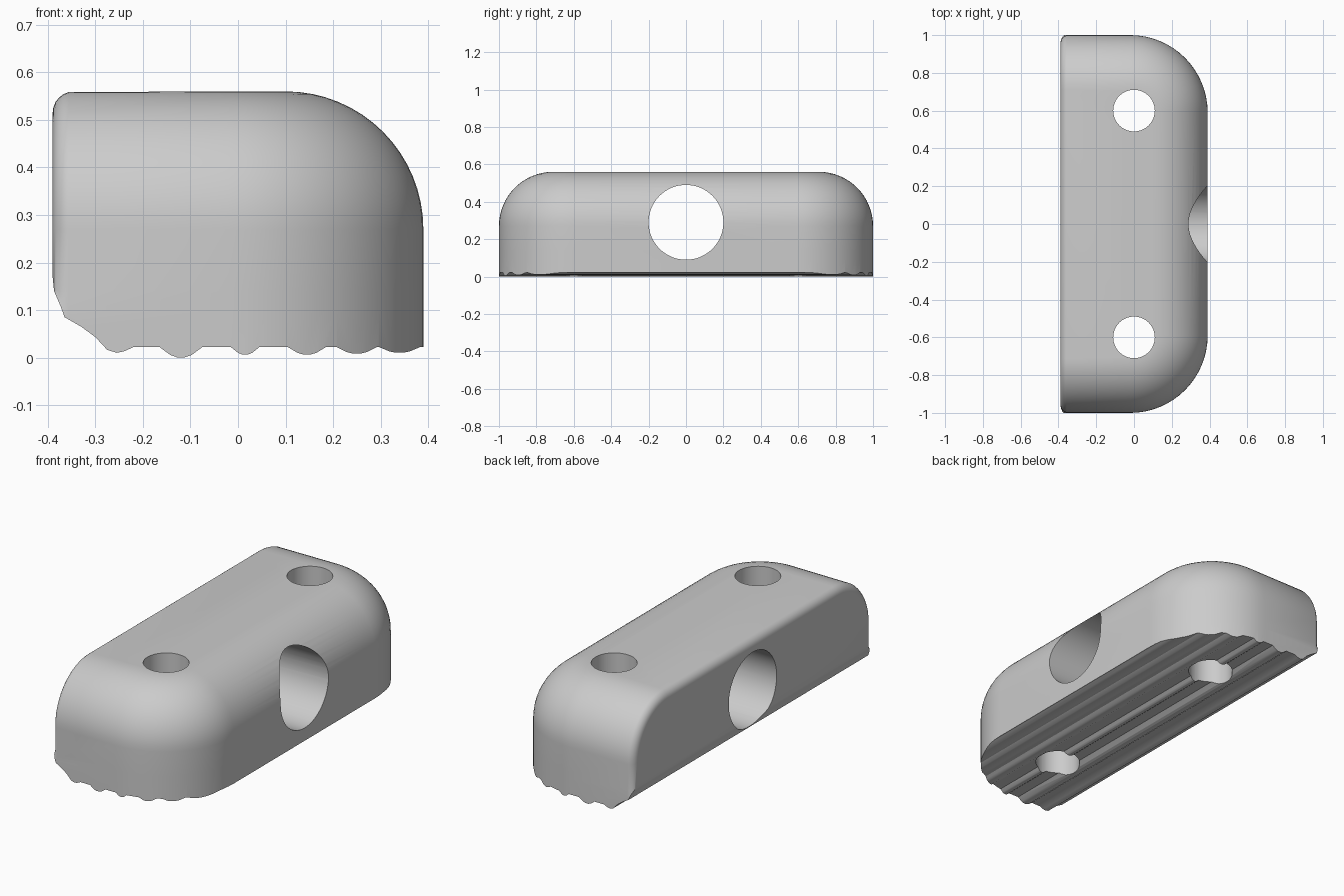
import bpy, bmesh
from math import sin, cos, pi

HALF_X, HALF_Y, TOP = 0.39, 1.0, 0.56
CORNER, ROUND, EDGE = 0.41, 0.29, 0.045
GROOVE = 0.022
STEPS, EDGE_STEPS = 16, 6

if "Cube" in bpy.data.objects:
    bpy.data.objects.remove(bpy.data.objects["Cube"])

grey = bpy.data.materials.new("plain grey")
grey.use_nodes = True
grey.diffuse_color = (0.6, 0.6, 0.6, 1)
grey.node_tree.nodes["Principled BSDF"].inputs["Base Color"].default_value = grey.diffuse_color


def make_object(name, bm):
    bmesh.ops.recalc_face_normals(bm, faces=bm.faces)
    mesh = bpy.data.meshes.new(name)
    bm.to_mesh(mesh)
    bm.free()
    mesh.materials.append(grey)
    obj = bpy.data.objects.new(name, mesh)
    bpy.context.collection.objects.link(obj)
    return obj


def outline(z, tilt, fillet):
    """One level of the block; tilt is the angle around the top rounding."""
    inset = ROUND * (1 - cos(tilt))
    half = []
    # Small fillet beside the flat side
    for i in range(EDGE_STEPS):
        t = pi / 2 * i / EDGE_STEPS
        drop = fillet * EDGE * (1 - sin(t))
        half.append((-HALF_X + EDGE * (1 - cos(t)),
                     HALF_Y - inset - drop * cos(tilt), z - drop * sin(tilt)))
    # Large plan corner
    for i in range(STEPS + 1):
        a = pi / 2 * (1 - i / STEPS)
        r = CORNER - inset
        half.append((HALF_X - CORNER + r * cos(a), HALF_Y - CORNER + r * sin(a), z))
    return [(x, -y, h) for x, y, h in half] + half[::-1]


def cut(target, cutter):
    """Subtract the cutter with the first solver that really carves the target."""
    cutter.hide_render = True
    mod = target.modifiers.new("cut", "BOOLEAN")
    mod.operation = "DIFFERENCE"
    mod.object = cutter
    for solver in ("EXACT", "FLOAT", "MANIFOLD"):
        mod.solver = solver
        bpy.context.view_layer.update()
        carved = target.evaluated_get(bpy.context.evaluated_depsgraph_get())
        if len(carved.data.polygons) > len(target.data.polygons):
            break
    mesh = bpy.data.meshes.new_from_object(carved)
    target.modifiers.clear()
    target.data = mesh
    bpy.data.objects.remove(cutter)


def cylinder(name, radius, location, rotation=(0, 0, 0)):
    bpy.ops.mesh.primitive_cylinder_add(vertices=64, radius=radius, depth=2,
                                        location=location, rotation=rotation)
    obj = bpy.context.object
    obj.name = name
    obj.data.materials.append(grey)
    return obj


# Block: stacked outlines, with an unfilleted lip low down and a rounded top
levels = [(-0.1, 0, 0), (0.1, 0, 0), (0.14, 0, 1)]
for i in range(STEPS + 1):
    tilt = pi / 2 * i / STEPS
    levels.append((TOP - ROUND + ROUND * sin(tilt), tilt, 1))
bm = bmesh.new()
rings = [[bm.verts.new(p) for p in outline(*level)] for level in levels]
for low, high in zip(rings, rings[1:]):
    for i in range(len(low) - 1):
        bm.faces.new((low[i], low[i + 1], high[i + 1], high[i]))
for ring in (rings[0], rings[-1]):
    for i in range(len(ring) // 2 - 1):
        bm.faces.new((ring[i], ring[i + 1], ring[-2 - i], ring[-1 - i]))
bm.faces.new([r[0] for r in rings] + [r[-1] for r in reversed(rings)])
block = make_object("block", bm)

# Ribbed underside: (centre, half width, depth) of each rib
ribs = [(-0.12, 0.045, 0.022), (0.015, 0.03, 0.016), (0.145, 0.04, 0.016),
        (0.25, 0.042, 0.014), (0.34, 0.043, 0.012)]
profile = [(-0.6, -0.3), (-0.6, 0.2), (-0.392, 0.19), (-0.387, 0.14), (-0.372, 0.105),
           (-0.365, 0.085), (-0.33, 0.065), (-0.3, 0.043), (-0.275, 0.016),
           (-0.255, 0.01), (-0.24, 0.013), (-0.22, GROOVE)]
for centre, width, depth in ribs:
    for t, drop in ((-1, 0), (-0.5, 0.75), (-0.2, 0.97), (0.2, 0.97), (0.5, 0.75), (1, 0)):
        profile.append((centre + t * width, GROOVE - drop * depth))
profile += [(0.6, GROOVE), (0.6, -0.3)]
bm = bmesh.new()
near, far = [[bm.verts.new((x, y, z)) for x, z in profile] for y in (-1.5, 1.5)]
bm.faces.new(near)
bm.faces.new(far[::-1])
for i in range(len(profile)):
    bm.faces.new((near[i - 1], near[i], far[i], far[i - 1]))
cut(block, make_object("underside_cutter", bm))

# Cross bore and the two screw holes
cut(block, cylinder("bore_cutter", 0.2, (0, 0, 0.29), (0, pi / 2, 0)))
for y in (-0.6, 0.6):
    cut(block, cylinder("screw_hole_cutter", 0.11, (0, y, 0.3)))

# Smooth surfaces with crisp hole rims
bpy.ops.object.select_all(action="DESELECT")
block.select_set(True)
bpy.context.view_layer.objects.active = block
bpy.ops.object.shade_smooth_by_angle(angle=pi / 7)
